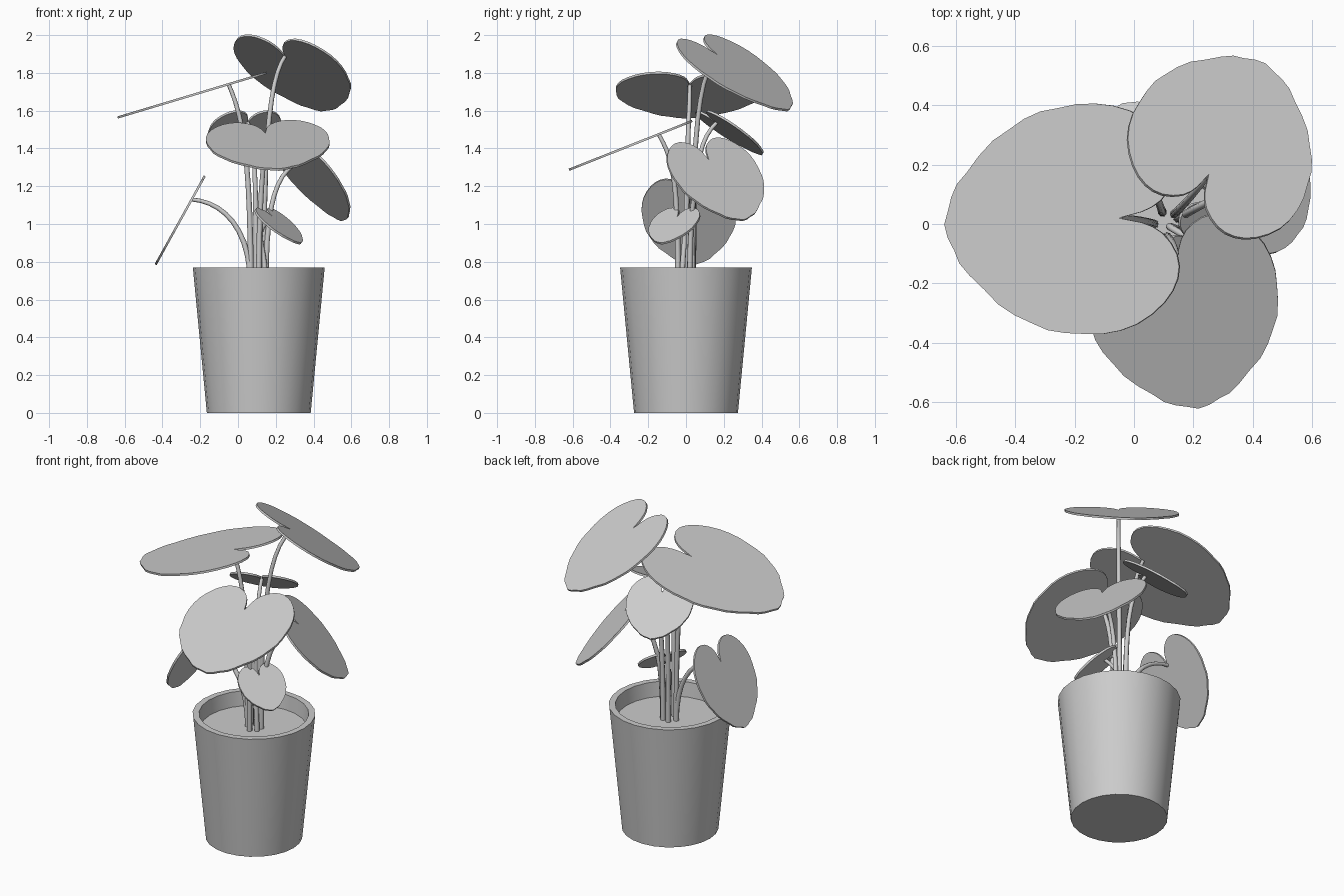
import bpy, bmesh, math
from mathutils import Vector, Matrix

if "Cube" in bpy.data.objects:
    bpy.data.objects.remove(bpy.data.objects["Cube"])

CX = 0.11  # pot axis


def make_object(name, bm, smooth=None):
    bmesh.ops.recalc_face_normals(bm, faces=bm.faces[:])
    me = bpy.data.meshes.new(name)
    bm.to_mesh(me)
    bm.free()
    ob = bpy.data.objects.new(name, me)
    bpy.context.collection.objects.link(ob)
    if smooth:
        bpy.ops.object.select_all(action='DESELECT')
        ob.select_set(True)
        bpy.context.view_layer.objects.active = ob
        bpy.ops.object.shade_smooth_by_angle(angle=math.radians(smooth))
    return ob


def lathe(name, profile, sides=24):
    """Closed solid of revolution around the pot axis, capped at both ends."""
    bm = bmesh.new()
    rings = []
    for r, z in profile:
        rings.append([bm.verts.new((CX + r * math.cos(2 * math.pi * i / sides),
                                    r * math.sin(2 * math.pi * i / sides), z))
                      for i in range(sides)])
    for a, b in zip(rings, rings[1:]):
        for i in range(sides):
            j = (i + 1) % sides
            bm.faces.new((a[i], a[j], b[j], b[i]))
    bm.faces.new(rings[0])
    bm.faces.new(rings[-1])
    return make_object(name, bm, 30)


# Heart-shaped leaf: half outline from the notch (origin) round to the tip
HALF = [(0, 0), (-.08, .018), (-.15, .055), (-.2, .13), (-.2, .21), (-.15, .29),
        (-.05, .36), (.07, .388), (.2, .38), (.32, .345), (.43, .275), (.53, .175),
        (.585, .09), (.61, 0)]


def leaf_outline():
    pts = [Vector(p) for p in HALF]
    pts += [Vector((x, -y)) for x, y in HALF[-2:0:-1]]
    out, n = [], len(pts)
    for i in range(n):
        p0, p1, p2, p3 = (pts[(i + k) % n] for k in (-1, 0, 1, 2))
        out.append(p1)
        if i not in (0, n - 1):  # round off, keep the notch sharp
            out.append((p1 + p2) * 0.5625 - (p0 + p3) * 0.0625)
    for k, p in enumerate(out):  # wavy edge on the outer half
        if p.x > 0.1:
            p *= 1 + 0.007 * math.sin(k * 2.1)
    return out


def leaf(name, at, yaw, tilt, spin, scale, thick=0.012):
    mat = (Matrix.Translation(at) @ Matrix.Rotation(math.radians(yaw), 4, 'Z')
           @ Matrix.Rotation(math.radians(tilt), 4, 'Y')
           @ Matrix.Rotation(math.radians(spin), 4, 'Z'))
    bm = bmesh.new()
    face = bm.faces.new([bm.verts.new((p.x * scale, p.y * scale, -thick / 2))
                         for p in leaf_outline()])
    ext = bmesh.ops.extrude_face_region(bm, geom=[face], use_keep_orig=True)
    verts = [v for v in ext['geom'] if isinstance(v, bmesh.types.BMVert)]
    bmesh.ops.translate(bm, verts=verts, vec=(0, 0, thick))
    bm.transform(mat)
    make_object(name, bm)


def stem(name, at, yaw, tilt, radius=0.014, sides=8, steps=10):
    """Tapered tube along a curve from the soil up to the leaf."""
    a, lean = math.radians(yaw), math.radians(min(88, tilt * 1.4))
    out = Vector((math.cos(a), math.sin(a), 0))
    end = Vector(at)
    base = Vector((CX, 0, 0.66)) + out * 0.042
    h = end.z - base.z
    c1 = base + Vector((0, 0, h * 0.7))
    c2 = end - 0.16 * (out * math.sin(lean) + Vector((0, 0, math.cos(lean))))
    bm = bmesh.new()
    rings = []
    for k in range(steps + 1):
        t = k / steps
        s = 1 - t
        p = base * s**3 + c1 * 3 * s * s * t + c2 * 3 * s * t * t + end * t**3
        d = ((c1 - base) * s * s + (c2 - c1) * 2 * s * t + (end - c2) * t * t).normalized()
        side = Vector((-out.y, out.x, 0))
        side = (side - d * side.dot(d)).normalized()
        up = d.cross(side)
        r = radius * (1.1 - 0.35 * t)
        rings.append([bm.verts.new(p + r * (side * math.cos(2 * math.pi * i / sides)
                                            + up * math.sin(2 * math.pi * i / sides)))
                      for i in range(sides)])
    for q, w in zip(rings, rings[1:]):
        for i in range(sides):
            j = (i + 1) % sides
            bm.faces.new((q[i], q[j], w[j], w[i]))
    bm.faces.new(rings[0])
    bm.faces.new(rings[-1])
    make_object(name, bm, 50)


# Pot with hollow rim, and soil
lathe("pot", [(.275, 0), (.349, .77), (.312, .77), (.302, .66)])
lathe("soil", [(.301, .665), (.303, .68)])

# Leaves: attachment point, yaw, downward tilt, in-plane spin, size
LEAVES = [
    ("upper_left", (-.05, .02, 1.74), 180, 16.7, 2, 1.0),
    ("top_back", (.25, .165, 1.89), 53, 35, 8, .83),
    ("front", (.145, -.145, 1.475), -90, 21.6, 8, .84),
    ("back", (.05, .165, 1.54), 110, 34, 0, .5),
    ("right", (.335, .12, 1.335), 28, 49, 8, .69),
    ("small_right", (.18, -.045, 1.035), -30, 39, 0, .36),
    ("low_left", (-.245, .01, 1.13), 180, 61, -5, .645),
]
for name, at, yaw, tilt, spin, scale in LEAVES:
    leaf(name + "_leaf", at, yaw, tilt, spin, scale)
    stem(name + "_stem", at, yaw, tilt)
